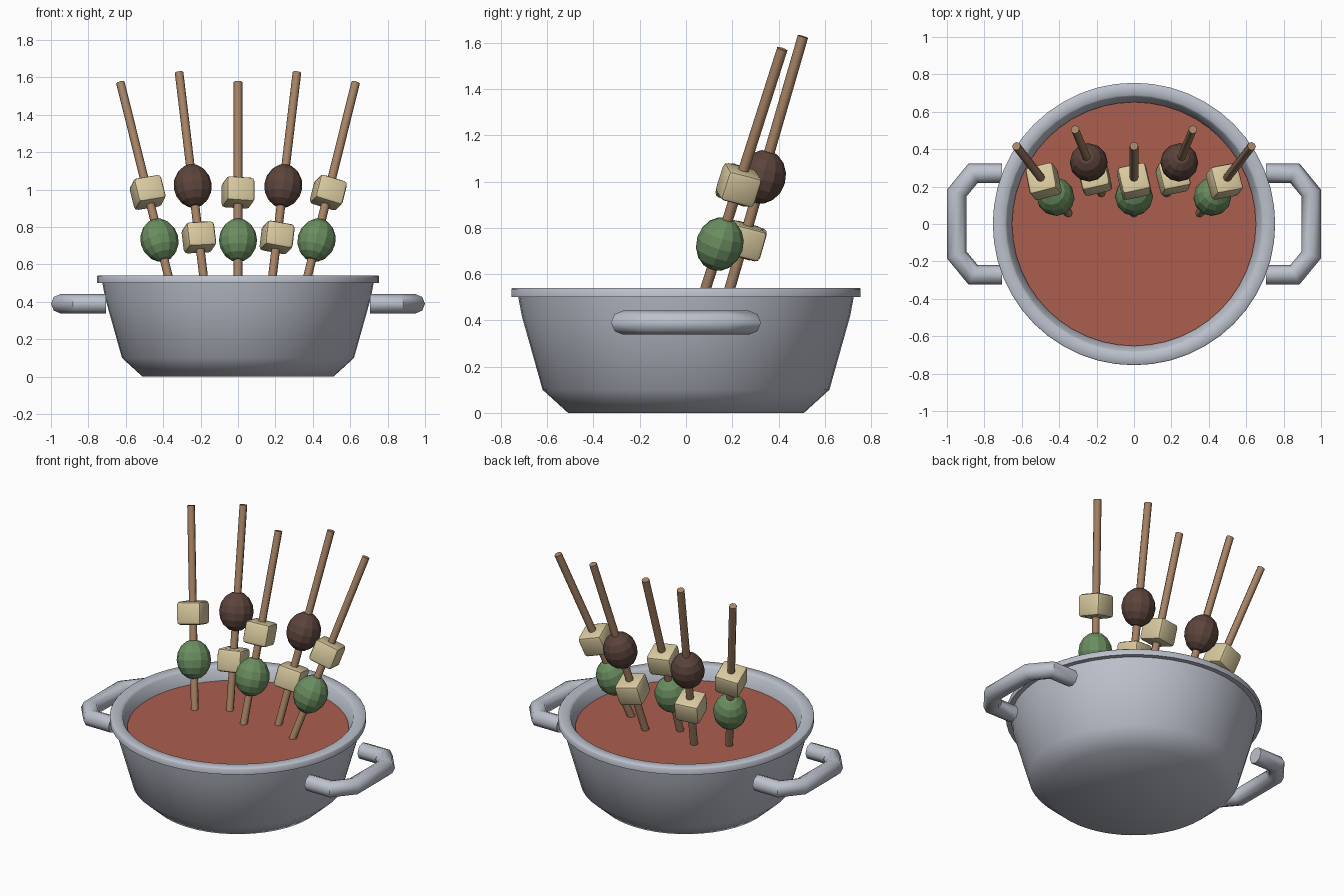
import bpy, bmesh, math
from mathutils import Vector, Matrix

if "Cube" in bpy.data.objects:
    bpy.data.objects.remove(bpy.data.objects["Cube"])


def srgb(r, g, b):
    lin = [((c / 255 + 0.055) / 1.055) ** 2.4 for c in (r, g, b)]
    return (*lin, 1)


def material(name, *rgb):
    m = bpy.data.materials.new(name)
    m.diffuse_color = srgb(*rgb)
    m.use_nodes = True
    m.node_tree.nodes["Principled BSDF"].inputs["Base Color"].default_value = m.diffuse_color
    return m


METAL = material("pale_grey_metal", 188, 193, 204)
BROTH = material("red_broth", 172, 94, 80)
WOOD = material("wood", 168, 132, 102)
GREEN = material("green", 106, 142, 96)
BROWN = material("dark_brown", 92, 68, 60)
CREAM = material("cream", 216, 201, 158)


def add(name, bm, mat, smooth=None):
    bmesh.ops.recalc_face_normals(bm, faces=bm.faces)
    me = bpy.data.meshes.new(name)
    bm.to_mesh(me)
    bm.free()
    me.materials.append(mat)
    ob = bpy.data.objects.new(name, me)
    bpy.context.collection.objects.link(ob)
    if smooth:
        bpy.ops.object.select_all(action='DESELECT')
        ob.select_set(True)
        bpy.context.view_layer.objects.active = ob
        bpy.ops.object.shade_smooth_by_angle(angle=math.radians(smooth))
    return ob


def lathe(name, profile, mat, smooth, n=48):
    bm = bmesh.new()
    rings = []
    for r, z in profile:
        if r == 0:
            rings.append([bm.verts.new((0, 0, z))] * n)
        else:
            rings.append([bm.verts.new((r * math.cos(2 * math.pi * i / n),
                                        r * math.sin(2 * math.pi * i / n), z)) for i in range(n)])
    for a, b in zip(rings, rings[1:]):
        for i in range(n):
            j = (i + 1) % n
            bm.faces.new(list(dict.fromkeys((a[i], a[j], b[j], b[i]))))
    return add(name, bm, mat, smooth)


# Pot with an overhanging rim and hollow inside
lathe("pot", [(0, 0), (0.51, 0), (0.62, 0.10), (0.71, 0.42), (0.725, 0.50), (0.755, 0.50),
              (0.755, 0.535), (0.75, 0.54), (0.69, 0.54), (0.68, 0.53), (0.655, 0.46),
              (0.58, 0.12), (0.48, 0.04), (0, 0.04)], METAL, 50)
# Broth surface
lathe("broth", [(0, 0.40), (0.638, 0.40), (0.652, 0.46), (0, 0.46)], BROTH, 30)


# Side handles: octagonal tube along a chamfered U
def handle(name, side, r=0.052, n=8):
    half = [(0.705, 0.272), (0.86, 0.272), (0.948, 0.165)]
    path = [Vector((side * x, y, 0.39)) for x, y in half + [(x, -y) for x, y in half[::-1]]]
    bm = bmesh.new()
    rings = []
    for k, p in enumerate(path):
        d0 = (p - path[k - 1]).normalized() if k else (path[1] - p).normalized()
        d1 = (path[k + 1] - p).normalized() if k < len(path) - 1 else d0
        t = (d0 + d1).normalized()
        nrm = Vector((-t.y, t.x, 0)) / t.dot(d0)
        rings.append([bm.verts.new(p + r * (math.cos(a) * nrm + math.sin(a) * Vector((0, 0, 1))))
                      for a in (2 * math.pi * i / n for i in range(n))])
    for a, b in zip(rings, rings[1:]):
        for i in range(n):
            j = (i + 1) % n
            bm.faces.new((a[i], a[j], b[j], b[i]))
    bm.faces.new(rings[0])
    bm.faces.new(rings[-1])
    add(name, bm, METAL, 46)


handle("handle_right", 1)
handle("handle_left", -1)


# Skewers: each a stick with a cube and a ball threaded on it
def skewer(label, x, y, sx, sy, top, ball_z, ball_mat, cube_z):
    """x, y: position at broth level; sx, sy: lean per unit height."""
    at = lambda z: Vector((x + sx * (z - 0.46), y + sy * (z - 0.46), z))
    axis = Vector((sx, sy, 1)).normalized()
    rot = Vector((0, 0, 1)).rotation_difference(axis).to_matrix().to_4x4()
    lo, hi = at(0.41), at(top)

    bm = bmesh.new()
    bmesh.ops.create_cone(bm, cap_ends=True, segments=8, radius1=0.023, radius2=0.023,
                          depth=(hi - lo).length, matrix=Matrix.Translation((lo + hi) / 2) @ rot)
    add("stick_" + label, bm, WOOD, 46)

    bm = bmesh.new()
    bmesh.ops.create_uvsphere(bm, u_segments=12, v_segments=8, radius=1,
                              matrix=Matrix.Translation(at(ball_z)) @ rot
                              @ Matrix.Diagonal((0.102, 0.102, 0.118, 1)))
    add("ball_" + label, bm, ball_mat)

    bm = bmesh.new()
    bmesh.ops.create_cube(bm, size=1, matrix=Matrix.Translation(at(cube_z)) @ rot
                          @ Matrix.Rotation(0.22, 4, 'Z') @ Matrix.Diagonal((0.155, 0.155, 0.138, 1)))
    bmesh.ops.bevel(bm, geom=bm.edges[:], offset=0.02, segments=2, profile=0.5, affect='EDGES')
    add("cube_" + label, bm, CREAM, 40)


skewer("centre", 0, 0.06, 0, 0.32, 1.575, 0.73, GREEN, 0.985)
for side, word in ((-1, "left"), (1, "right")):
    skewer("outer_" + word, side * 0.353, 0.06, side * 0.248, 0.32, 1.573, 0.73, GREEN, 0.985)
    skewer("inner_" + word, side * 0.175, 0.167, side * 0.12, 0.29, 1.627, 1.02, BROWN, 0.745)
